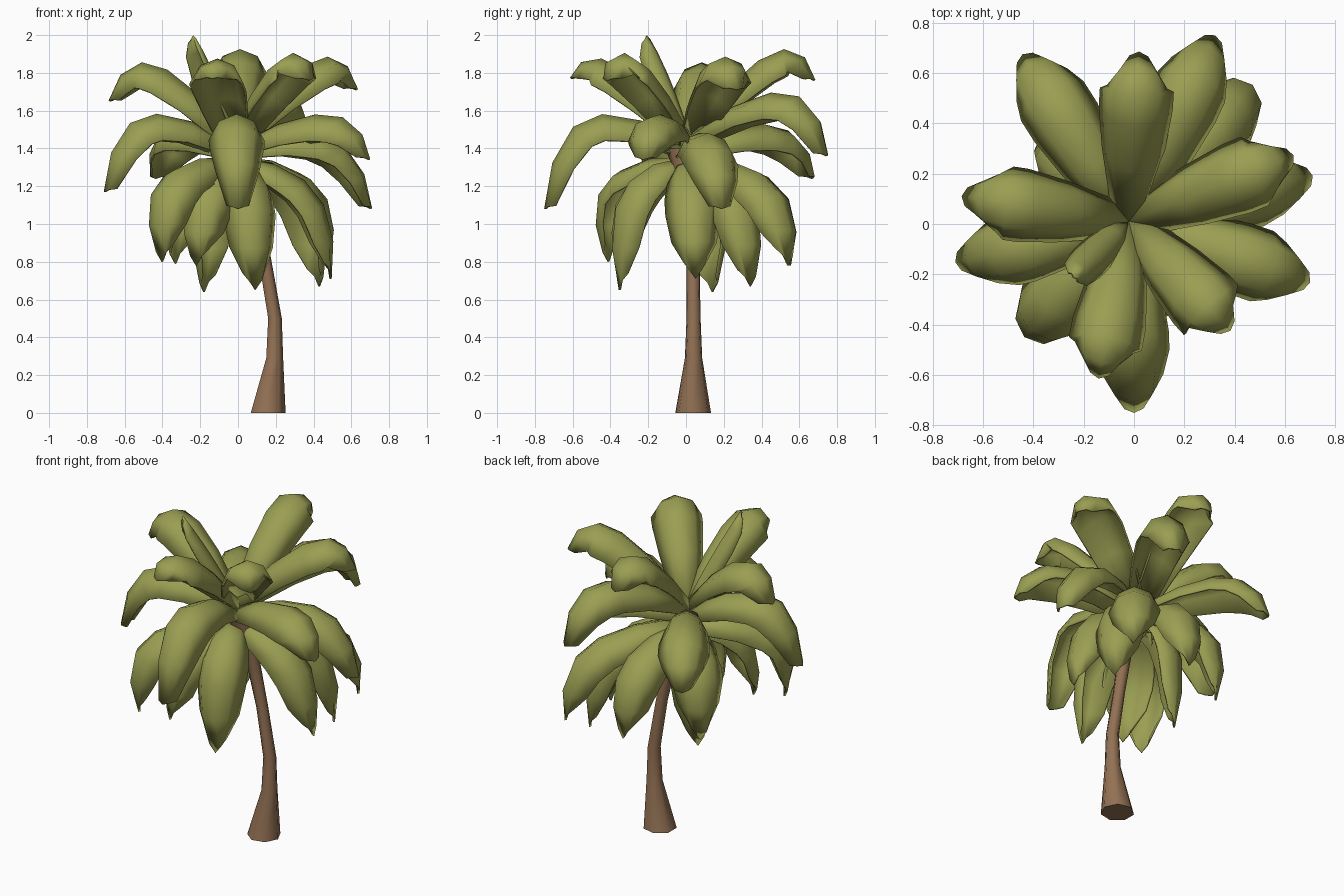
import bpy, bmesh, math
from mathutils import Vector

if "Cube" in bpy.data.objects:
    bpy.data.objects.remove(bpy.data.objects["Cube"])


def material(name, rgb):
    m = bpy.data.materials.new(name)
    m.diffuse_color = (*rgb, 1)
    m.use_nodes = True
    m.node_tree.nodes["Principled BSDF"].inputs["Base Color"].default_value = m.diffuse_color
    return m


LEAF = material("leaf green", (0.325, 0.345, 0.085))
BARK = material("bark brown", (0.29, 0.165, 0.088))


def sweep(name, rings, mat, closed, angle):
    """Join successive rows of points into a strip or tube."""
    bm = bmesh.new()
    rows = [[bm.verts.new(p) for p in r] for r in rings]
    n = len(rows[0])
    for a, b in zip(rows, rows[1:]):
        for i in range(n if closed else n - 1):
            j = (i + 1) % n
            bm.faces.new((a[i], a[j], b[j], b[i]))
    if closed:
        bm.faces.new(rows[0][::-1])
        bm.faces.new(rows[-1])
        bmesh.ops.recalc_face_normals(bm, faces=bm.faces)
    me = bpy.data.meshes.new(name)
    bm.to_mesh(me)
    bm.free()
    me.materials.append(mat)
    ob = bpy.data.objects.new(name, me)
    bpy.context.collection.objects.link(ob)
    bpy.context.view_layer.objects.active = ob
    ob.select_set(True)
    bpy.ops.object.shade_smooth_by_angle(angle=math.radians(angle))
    ob.select_set(False)
    return ob


# Leaning trunk, flared at the root and at the crown: x, y, z, radius
trunk = [(0.155, 0.038, 0, 0.097), (0.192, 0.04, 0.29, 0.047), (0.194, 0.04, 0.5, 0.038),
         (0.143, 0.038, 0.8, 0.035), (0.075, 0.02, 1.15, 0.042), (0.01, -0.015, 1.4, 0.095)]
sweep("trunk", [[(x + r * math.cos(k * math.pi / 3.5), y + r * math.sin(k * math.pi / 3.5), z)
                 for k in range(7)] for x, y, z, r in trunk], BARK, True, 65)

# Half width of a frond at each step along its rib, and its arched cross-section
STEPS = [(0, 0.07), (0.2, 0.12), (0.4, 0.142), (0.6, 0.142), (0.82, 0.115), (1, 0.055)]
ARCH = [(1, -0.95), (0.62, -0.25), (0, 0), (-0.62, -0.25), (-1, -0.95)]


def frond(name, tip, peak_z, frac, base_z, width=1.0, point=0.03):
    """Arched leaf: a rib from crown over a peak to the tip, with both sides drooping."""
    tip = Vector(tip)
    base = Vector((-0.02, 0.01, base_z))
    peak = base.lerp(tip, frac)
    peak.z = peak_z
    t = 0.6
    ctrl = (peak - base * (1 - t) ** 2 - tip * t * t) / (2 * t * (1 - t))
    out = Vector((tip.x - base.x, tip.y - base.y, 0)).normalized()
    side = Vector((out.y, -out.x, 0))
    rings = []
    for s, w in STEPS:
        p = base * (1 - s) ** 2 + ctrl * 2 * s * (1 - s) + tip * s * s
        tangent = ((ctrl - base) * (1 - s) + (tip - ctrl) * s).normalized()
        up = side.cross(tangent)
        w *= width
        back = point if s == 1 else 0
        rings.append([p + side * w * a + up * w * b - tangent * back * abs(a) for a, b in ARCH])
    ob = sweep(name, rings, LEAF, False, 60)
    mod = ob.modifiers.new("thickness", 'SOLIDIFY')
    mod.thickness = 0.012
    mod.offset = 0


# Upper fronds: tip, peak height, how far out the peak lies
upper = [((-0.68, 0.11, 1.65), 1.85, 0.74), ((-0.14, -0.61, 1.77), 1.87, 0.74),
         ((0.38, -0.42, 1.76), 1.90, 0.78), ((0.63, 0.27, 1.71), 1.88, 0.76),
         ((0.02, 0.68, 1.76), 1.92, 0.76), ((0.32, 0.745, 1.36), 1.67, 0.80)]
# Middle fronds arch outwards and curl down
middle = [((-0.705, -0.15, 1.17), 1.53, 0.80), ((0.0, -0.745, 1.08), 1.51, 0.80),
          ((0.695, -0.23, 1.34), 1.56, 0.80), ((0.705, 0.19, 1.08), 1.41, 0.80),
          ((-0.44, 0.67, 1.24), 1.49, 0.80)]
# Lower fronds hang around the trunk
lower = [((-0.40, -0.41, 0.80), 1.17, 1.03), ((-0.22, -0.36, 0.78), 1.12, 0.98),
         ((0.09, -0.35, 0.65), 1.08, 1.05), ((0.49, 0.05, 0.71), 1.10, 0.92),
         ((0.43, 0.34, 0.67), 1.10, 0.95), ((0.46, 0.54, 0.78), 1.15, 0.92),
         ((0.05, 0.55, 0.78), 1.13, 0.98), ((-0.33, 0.33, 0.79), 1.16, 1.05),
         ((-0.18, 0.14, 0.64), 1.08, 1.2)]
for label, group, base_z, point in (("upper", upper, 1.46, 0.02), ("middle", middle, 1.41, 0.02),
                                    ("lower", lower, 1.35, 0.08)):
    for i, (tip, peak, frac) in enumerate(group):
        frond(f"{label}_frond_{i + 1}", tip, peak, frac, base_z, 1.0, point)

# Young upright leaf at the top
frond("young_leaf", (-0.24, -0.21, 1.995), 1.80, 0.6, 1.45, 0.5)
